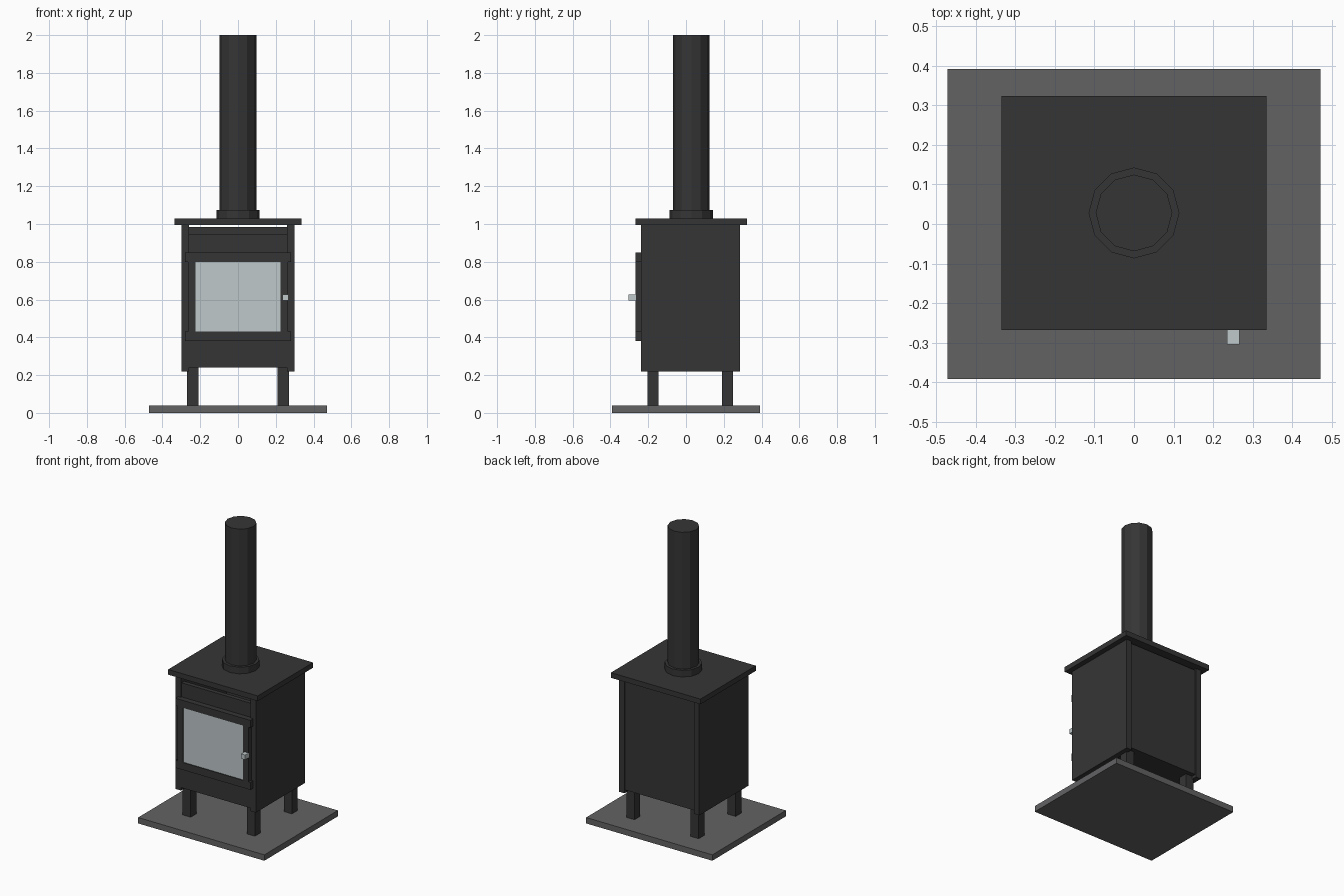
import bpy, math

if "Cube" in bpy.data.objects:
    bpy.data.objects.remove(bpy.data.objects["Cube"])


def material(name, rgb):
    m = bpy.data.materials.new(name)
    m.diffuse_color = (*rgb, 1)
    m.use_nodes = True
    m.node_tree.nodes["Principled BSDF"].inputs["Base Color"].default_value = m.diffuse_color
    return m


IRON = material("black iron", (0.036, 0.036, 0.036))
SLATE = material("grey slate", (0.123, 0.123, 0.127))
PALE = material("pale glass and steel", (0.52, 0.58, 0.59))


def box(name, x, y, z, mat=IRON):
    """Box from (min, max) ranges."""
    bpy.ops.mesh.primitive_cube_add(
        size=1, location=[(r[0] + r[1]) / 2 for r in (x, y, z)])
    o = bpy.context.object
    o.name = name
    for v in o.data.vertices:
        for i, r in enumerate((x, y, z)):
            v.co[i] *= r[1] - r[0]
    o.data.materials.append(mat)
    return o


def tube(name, radius, z0, z1):
    """Twelve-sided upright cylinder on the flue axis."""
    bpy.ops.mesh.primitive_cylinder_add(
        vertices=12, radius=radius, depth=z1 - z0,
        location=(0, 0.028, (z0 + z1) / 2))
    o = bpy.context.object
    o.name = name
    o.data.materials.append(IRON)


# Hearth slab
box("hearth", (-0.472, 0.472), (-0.393, 0.393), (0, 0.04), SLATE)

# Mirrored legs, side panels and door stiles
for side, s in (("left", -1), ("right", 1)):
    def span(a, b):
        return tuple(sorted((s * a, s * b)))
    box(side + "_front_leg", span(0.21, 0.27), (-0.205, -0.145), (0.04, 0.24))
    box(side + "_back_leg", span(0.21, 0.27), (0.19, 0.25), (0.04, 0.24))
    box(side + "_panel", span(0.26, 0.30), (-0.238, 0.287), (0.22, 0.995))
    box(side + "_door_stile", span(0.225, 0.266), (-0.268, -0.225), (0.43, 0.80))

# Firebox: floor, back, lower front and recessed upper front
box("firebox_floor", (-0.26, 0.26), (-0.22, 0.27), (0.24, 0.27))
box("back_panel", (-0.26, 0.26), (0.25, 0.28), (0.24, 0.985))
box("lower_front_panel", (-0.26, 0.26), (-0.238, -0.20), (0.24, 0.43))
box("upper_front_panel", (-0.26, 0.26), (-0.23, -0.20), (0.80, 0.945))

# Door rails, glass and knob
box("door_top_rail", (-0.28, 0.28), (-0.268, -0.225), (0.80, 0.85))
box("door_bottom_rail", (-0.28, 0.28), (-0.268, -0.238), (0.38, 0.43))
box("door_glass", (-0.225, 0.225), (-0.262, -0.254), (0.43, 0.80), PALE)
box("door_knob", (0.236, 0.267), (-0.305, -0.266), (0.594, 0.626), PALE)

# Top plate and flue
box("top_plate", (-0.335, 0.335), (-0.268, 0.324), (0.995, 1.03))
tube("flue_collar", 0.115, 1.03, 1.075)
tube("flue_pipe", 0.097, 1.03, 2.0)
